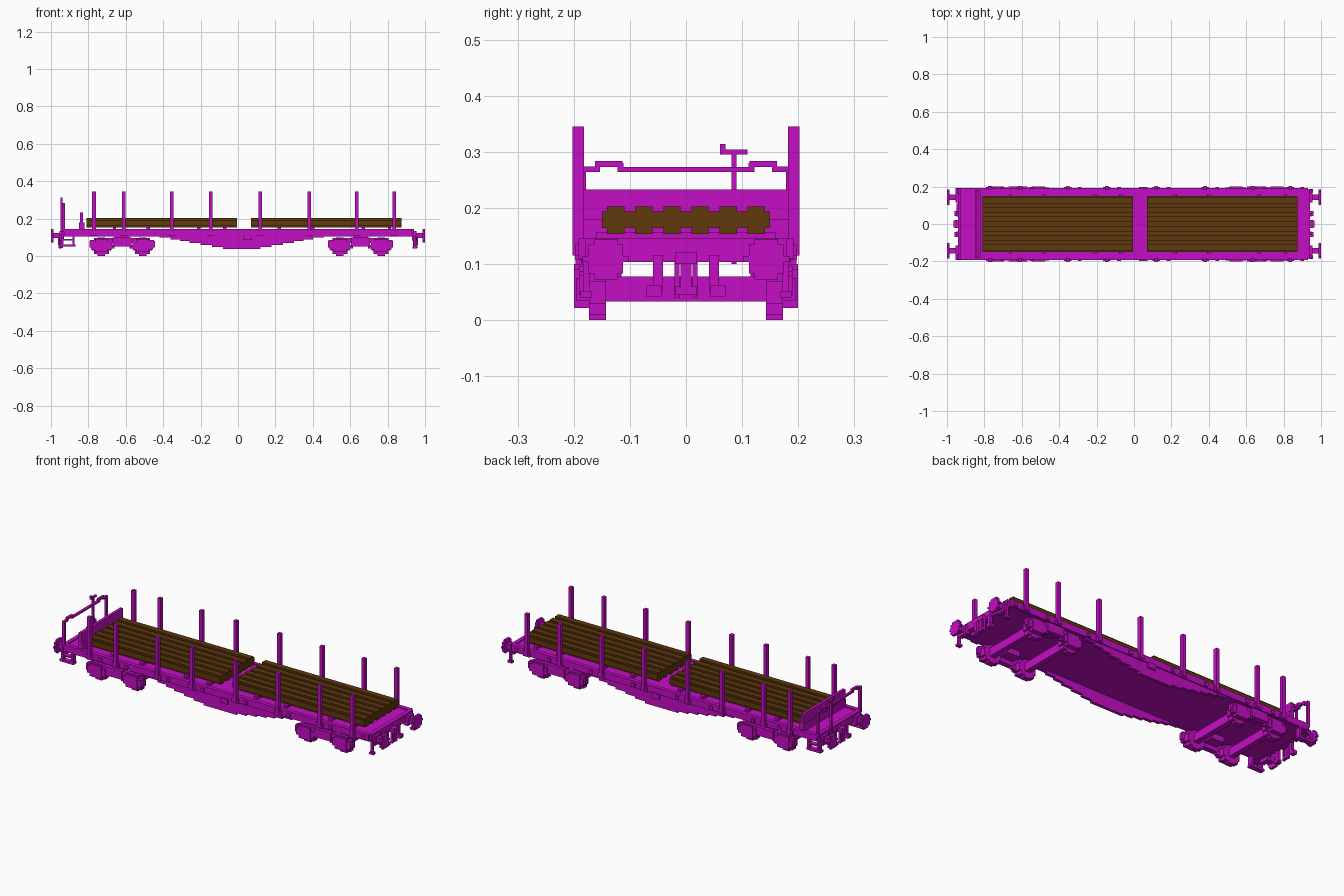
import bpy
import bmesh
import math

default_cube = bpy.data.objects.get("Cube")
if default_cube:
    bpy.data.objects.remove(default_cube, do_unlink=True)


def make_material(name, colour):
    mat = bpy.data.materials.new(name)
    mat.use_nodes = True
    mat.diffuse_color = colour
    mat.node_tree.nodes["Principled BSDF"].inputs["Base Color"].default_value = colour
    return mat


magenta = make_material("magenta paint", (0.56, 0.004, 0.56, 1))
brown = make_material("brown timber", (0.115, 0.04, 0.004, 1))


def build(name, blocks, mat=magenta):
    """Make one object from (x range, y range, z range) blocks."""
    bm = bmesh.new()
    for block in blocks:
        verts = bmesh.ops.create_cube(bm, size=1)["verts"]
        for vert in verts:
            for axis, (low, high) in enumerate(block):
                vert.co[axis] = low + (vert.co[axis] + 0.5) * (high - low)
    mesh = bpy.data.meshes.new(name)
    bm.to_mesh(mesh)
    bm.free()
    mesh.materials.append(mat)
    obj = bpy.data.objects.new(name, mesh)
    bpy.context.collection.objects.link(obj)
    return obj


def span(centre, width):
    return (centre - width / 2, centre + width / 2)


def out(side, inner, outer):
    """A range mirrored to the chosen side."""
    return tuple(sorted((side * inner, side * outer)))


def stepped_disc(radius, rows, cz):
    """Rows of a blocky disc as (half width, z range)."""
    step = 2 * radius / rows
    for i in range(rows):
        low = -radius + i * step
        mid = low + step / 2
        half = math.sqrt(radius ** 2 - mid ** 2)
        yield round(half / step) * step, (cz + low, cz + low + step)


SIDES = (-1, 1)

# Deck with raised side rails and end beams
build("deck", [((-0.93, 0.93), (-0.185, 0.185), (0.106, 0.14))])
build("side_rails", [((-0.93, 0.93), out(s, 0.17, 0.192), (0.11, 0.146)) for s in SIDES])
build("end_beams", [(out(e, 0.92, 0.942), (-0.18, 0.18), (0.104, 0.146)) for e in SIDES])

# Fish-bellied sills, deeper towards the middle
half_lengths = (0.44, 0.38, 0.33, 0.28, 0.22, 0.16, 0.1)
for s, label in ((-1, "front"), (1, "back")):
    build(label + "_belly_sill", [
        (span(0.02, 2 * half), out(s, 0.17, 0.186), (0.1 - 0.0103 * i, 0.112 - 0.0103 * i))
        for i, half in enumerate(half_lengths)])
build("sill_plates", [(span(0.05, 0.045), out(s, 0.18, 0.197), (0.085, 0.115)) for s in SIDES])

# Stakes and their pockets
stake_x = (-0.77, -0.61, -0.355, -0.145, 0.12, 0.38, 0.635, 0.835)
build("stakes", [(span(x, 0.019), out(s, 0.182, 0.202), (0.115, 0.345))
                 for x in stake_x for s in SIDES])
build("stake_pockets", [(span(x, 0.04), out(s, 0.185, 0.198), (0.108, 0.135))
                        for x in stake_x for s in SIDES])
build("lashing_rings", [(span(x + 0.065, 0.02), out(s, 0.185, 0.198), (0.115, 0.135))
                        for x in stake_x for s in SIDES])

# Timber stacks on cross bearers
for start, label in ((-0.81, "right"), (0.07, "left")):
    run = (start, start + 0.805)
    logs = []
    for i in range(6):
        y = (i - 2.5) * 0.05
        logs.append((run, span(y, 0.05), (0.164, 0.194)))
        logs.append((run, span(y, 0.031), (0.154, 0.203)))
    build(label + "_logs", logs, brown)
    build(label + "_log_bearers", [(span(start + f, 0.018), (-0.16, 0.16), (0.135, 0.156))
                                   for f in (0.15, 0.33, 0.6, 0.74)])

# Headboard
build("headboard", [((-0.845, -0.829), (-0.182, 0.182), (0.14, 0.233)),
                    ((-0.849, -0.82), (-0.182, 0.182), (0.14, 0.18))])

# Bogies
for cx, label in ((-0.62, "right"), (0.655, "left")):
    frame, wheels, axles = [], [], []
    for s in SIDES:
        y = out(s, 0.172, 0.19)
        frame += [(span(cx, 0.34), y, (0.07, 0.087)),
                  (span(cx, 0.3), y, (0.08, 0.097)),
                  (span(cx, 0.1), out(s, 0.172, 0.2), (0.052, 0.1))]
        for e in SIDES:
            x = cx + e * 0.11
            frame += [(span(x, 0.11), out(s, 0.172, 0.196), (0.035, 0.075)),
                      (span(x, 0.07), out(s, 0.172, 0.2), (0.022, 0.09)),
                      (span(x + e * 0.05, 0.03), y, (0.045, 0.08)),
                      (span(x - e * 0.055, 0.03), y, (0.04, 0.06))]
            for half, z in stepped_disc(0.05, 10, 0.05):
                wheels.append((span(x, 2 * half), out(s, 0.143, 0.173), z))
    for e in SIDES:
        axles.append((span(cx + e * 0.11, 0.03), (-0.18, 0.18), (0.033, 0.078)))
    build(label + "_bogie_frame", frame)
    build(label + "_wheels", wheels)
    build(label + "_axles", axles)
    build(label + "_bogie_pivots", [(span(cx, 0.08), out(s, 0.115, 0.18), (0.075, 0.11))
                                    for s in SIDES])

# Buffers and couplings at both ends
for e, label in ((-1, "right"), (1, "left")):
    buffers = []
    for s in SIDES:
        y = s * 0.143
        buffers += [(out(e, 0.93, 0.955), span(y, 0.054), (0.084, 0.134)),
                    (out(e, 0.95, 0.99), span(y, 0.028), (0.096, 0.124))]
        for half, z in stepped_disc(0.036, 7, 0.109):
            buffers.append((out(e, 0.986, 1.0), span(y, 2 * half), z))
    build(label + "_buffers", buffers)
    hoses = []
    for s in SIDES:
        hoses += [(out(e, 0.935, 0.95), span(s * 0.05, 0.018), (0.05, 0.115)),
                  (out(e, 0.935, 0.96), span(s * 0.057, 0.026), (0.042, 0.062))]
    build(label + "_brake_hoses", hoses)
    hook = [(out(e, 0.94, 0.965), (-0.02, 0.02), (0.1, 0.122)),
            (out(e, 0.95, 0.962), (-0.01, 0.01), (0.06, 0.1)),
            (out(e, 0.945, 0.96), (-0.02, 0.02), (0.045, 0.06))]
    hook += [(out(e, 0.945, 0.957), span(s * 0.016, 0.009), (0.04, 0.105)) for s in SIDES]
    build(label + "_coupling", hook)

# Corner steps hang below the railing end
steps = []
for s in SIDES:
    y = out(s, 0.165, 0.192)
    steps += [(span(x, 0.012), y, (0.05, 0.115)) for x in (-0.94, -0.88)]
    steps += [((-0.955, -0.87), y, (0.05, 0.062)), ((-0.945, -0.875), y, (0.083, 0.09))]
build("corner_steps", steps)

# Shunter's grab handles below the plain end
build("grab_handles", [(span(0.945, 0.013), out(s, 0.172, 0.184), (0.042, 0.11)) for s in SIDES]
      + [(span(0.945, 0.026), out(s, 0.168, 0.188), (0.04, 0.052)) for s in SIDES])

# End railing with raised shoulders
rail_x = (-0.94, -0.926)
railing = [(rail_x, (-0.115, 0.115), (0.264, 0.273))]
for s in SIDES:
    railing += [(rail_x, out(s, 0.178, 0.19), (0.13, 0.273)),
                (rail_x, out(s, 0.153, 0.19), (0.264, 0.274)),
                (rail_x, out(s, 0.113, 0.162), (0.273, 0.284)),
                (rail_x, out(s, 0.111, 0.122), (0.264, 0.28))]
build("end_railing", railing)

# Hand brake
brake_x = (-0.95, -0.938)
build("hand_brake", [(brake_x, (0.081, 0.09), (0.1, 0.298)),
                     (brake_x, (0.061, 0.11), (0.295, 0.304)),
                     (brake_x, (0.061, 0.07), (0.3, 0.314))])
